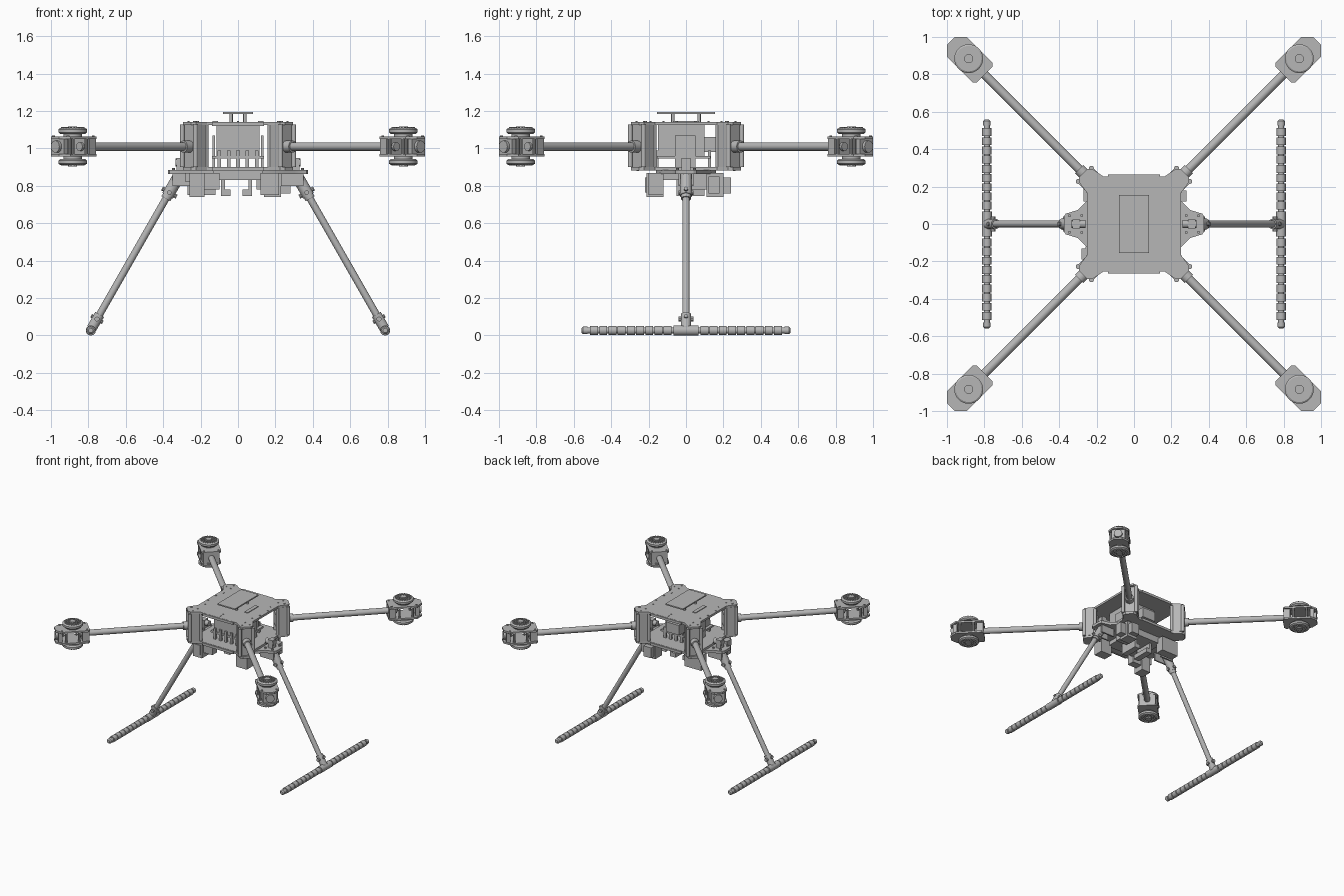
import bpy, bmesh, math
from mathutils import Matrix, Vector

if "Cube" in bpy.data.objects:
    bpy.data.objects.remove(bpy.data.objects["Cube"])

grey = bpy.data.materials.new("light_grey")
grey.diffuse_color = (0.47, 0.47, 0.47, 1)
grey.use_nodes = True
grey.node_tree.nodes["Principled BSDF"].inputs["Base Color"].default_value = grey.diffuse_color


def finish(name, bm, matrix=None):
    if matrix is not None:
        bm.transform(matrix)
    bmesh.ops.recalc_face_normals(bm, faces=bm.faces)
    me = bpy.data.meshes.new(name)
    bm.to_mesh(me)
    bm.free()
    me.materials.append(grey)
    me.shade_smooth()
    me.set_sharp_from_angle(angle=math.radians(32))
    ob = bpy.data.objects.new(name, me)
    bpy.context.collection.objects.link(ob)
    return ob


def add_box(bm, lo, hi):
    lo, hi = Vector(lo), Vector(hi)
    m = Matrix.Translation((lo + hi) / 2) @ Matrix.Diagonal((*(hi - lo), 1))
    bmesh.ops.create_cube(bm, size=1, matrix=m)


def add_cyl(bm, a, b, r, r2=None, n=20):
    a, b = Vector(a), Vector(b)
    q = (b - a).to_track_quat('Z', 'Y').to_matrix().to_4x4()
    bmesh.ops.create_cone(bm, cap_ends=True, segments=n, radius1=r,
                          radius2=r if r2 is None else r2, depth=(b - a).length,
                          matrix=Matrix.Translation((a + b) / 2) @ q)


def add_prism(bm, outline, z0, z1):
    low = [bm.verts.new((x, y, z0)) for x, y in outline]
    top = [bm.verts.new((x, y, z1)) for x, y in outline]
    bm.faces.new(low[::-1])
    bm.faces.new(top)
    for i in range(len(low)):
        j = (i + 1) % len(low)
        bm.faces.new((low[i], low[j], top[j], top[i]))


def boxes(name, pairs, matrix=None):
    bm = bmesh.new()
    for lo, hi in pairs:
        add_box(bm, lo, hi)
    return finish(name, bm, matrix)


def cyls(name, items, matrix=None, n=20):
    bm = bmesh.new()
    for it in items:
        add_cyl(bm, *it, n=n)
    return finish(name, bm, matrix)


# Body plates with flared corners
quarter = [(0.25, 0.165), (0.295, 0.225), (0.293, 0.25), (0.25, 0.293), (0.225, 0.295), (0.165, 0.255)]
outline = (quarter + [(-x, y) for x, y in quarter[::-1]]
           + [(-x, -y) for x, y in quarter] + [(x, -y) for x, y in quarter[::-1]])
for name, z0, z1 in (("top_plate", 1.125, 1.142), ("bottom_plate", 0.882, 0.902)):
    bm = bmesh.new()
    add_prism(bm, outline, z0, z1)
    finish(name, bm)

# Edge strips along front and back, plus screw heads and strap slots on top
boxes("edge_strips", [((-0.14, s * 0.258 - 0.006, z), (0.14, s * 0.258 + 0.006, z + 0.02))
                      for s in (-1, 1) for z in (0.88, 1.121)])
boxes("strap_slots", [((s * 0.122 - 0.015, -0.07, 1.14), (s * 0.122 + 0.015, 0.07, 1.147)) for s in (-1, 1)])
cyls("plate_screws", [((sx * x, sy * y, 1.14), (sx * x, sy * y, 1.146), 0.006)
                      for sx in (-1, 1) for sy in (-1, 1)
                      for x, y in ((0.0, 0.19), (0.0, 0.225), (0.225, 0.265), (0.265, 0.225),
                                   (0.215, 0.215), (0.215, 0.12), (0.235, 0.05))], n=8)

# Raised top platform on four posts
boxes("top_platform", [((-0.08, -0.155, 1.185), (0.08, 0.155, 1.195))])
cyls("platform_posts", [((sx * 0.037, sy * 0.07, 1.14), (sx * 0.037, sy * 0.07, 1.187), 0.009)
                        for sx in (-1, 1) for sy in (-1, 1)], n=12)

# Inner equipment
boxes("battery_box", [((-0.115, -0.15, 0.95), (0.115, 0.10, 1.125))])
boxes("battery_tray", [((-0.14, -0.155, 0.945), (0.14, 0.13, 0.96))])
boxes("control_unit", [((-0.06, 0.10, 0.98), (0.06, 0.175, 1.06))])
boxes("tray_ribs", [((x - 0.01, y - 0.008, 0.90), (x + 0.01, y + 0.008, 0.99))
                    for x in (-0.1, -0.05, 0, 0.05, 0.1) for y in (-0.155, 0.125)])
boxes("side_braces", [((s * 0.13 - 0.006, -0.06, 0.9), (s * 0.13 + 0.006, 0.05, 1.07)) for s in (-1, 1)])

# Wing brackets for the legs
for s in (-1, 1):
    wing = [(0.13, 0.16), (0.25, 0.125), (0.30, 0.075), (0.365, 0.055), (0.375, 0.04)]
    wing = wing + [(x, -y) for x, y in wing[::-1]]
    bm = bmesh.new()
    add_prism(bm, [(s * x, y) for x, y in wing], 0.862, 0.884)
    finish("leg_wing", bm)
    boxes("wing_block", [((s * 0.31 - 0.02, -0.025, 0.88), (s * 0.31 + 0.02, 0.025, 0.95))])
    cyls("wing_ring", [((s * 0.26, 0, 0.925), (s * 0.335, 0, 0.925), 0.022)])
    boxes("wing_gussets", [((s * 0.29 - 0.06, y - 0.006, 0.80), (s * 0.29 + 0.06, y + 0.006, 0.865))
                           for y in (-0.035, 0.035)])
    cyls("wing_screws", [((s * x, y, 0.88), (s * x, y, 0.895), 0.008)
                         for x in (0.28, 0.345) for y in (-0.045, 0.045)], n=8)

# Hanging equipment under the body
boxes("under_rail", [((-0.15, -0.14, 0.83), (0.14, 0.14, 0.885))])
boxes("front_sensor", [((-0.26, -0.21, 0.74), (-0.18, -0.12, 0.87)), ((-0.18, -0.19, 0.78), (-0.10, -0.13, 0.87)),
                       ((-0.245, -0.218, 0.765), (-0.195, -0.208, 0.845)), ((-0.28, -0.19, 0.82), (-0.26, -0.13, 0.87))])
boxes("rear_sensor", [((0.14, 0.11, 0.74), (0.23, 0.20, 0.87)), ((0.10, 0.03, 0.78), (0.20, 0.12, 0.885)),
                      ((0.23, 0.12, 0.76), (0.28, 0.18, 0.85)), ((0.15, 0.20, 0.76), (0.22, 0.24, 0.845))])
boxes("rear_left_sensor", [((-0.27, 0.12, 0.75), (-0.12, 0.19, 0.87))])
boxes("front_right_sensor", [((0.12, -0.20, 0.75), (0.22, -0.12, 0.87))])
boxes("under_clips", [((x, -0.05, 0.745), (x + 0.05, 0.10, 0.78)) for x in (-0.09, 0.025)]
      + [((x, -0.05, 0.77), (x + 0.02, 0.10, 0.84)) for x in (-0.09, 0.055)])

# Four arms, each with a corner clamp and a pair of stacked motors
mount = [(1.13, 0.06), (1.145, 0.075), (1.34, 0.075), (1.385, 0.03)]
mount = mount + [(u, -v) for u, v in mount[::-1]]
for k in range(4):
    R = Matrix.Rotation(math.radians(45 + 90 * k), 4, 'Z')
    boxes("corner_clamp", [((0.29, s * 0.05 - 0.007, 0.90), (0.375, s * 0.05 + 0.007, 1.127)) for s in (-1, 1)]
          + [((0.355, -0.05, 0.90), (0.367, 0.05, 1.127)), ((0.28, -0.045, 0.96), (0.36, 0.045, 1.06))], R)
    cyls("corner_posts", [((u, s * 0.05, 0.90), (u, s * 0.05, 1.127), 0.013)
                          for u in (0.29, 0.372) for s in (-1, 1)], R, 12)
    cyls("arm_sleeve", [((0.36, 0, 1.01), (0.415, 0, 1.01), 0.032)], R)
    cyls("arm_tube", [((0.30, 0, 1.01), (1.20, 0, 1.01), 0.023)], R, 24)
    for z0, z1 in ((0.957, 0.971), (1.05, 1.064)):
        bm = bmesh.new()
        add_prism(bm, mount, z0, z1)
        finish("motor_mount_plate", bm, R)
    boxes("mount_clamp", [((1.135, -0.062, 0.968), (1.185, 0.062, 1.052)), ((1.335, -0.05, 0.968), (1.365, 0.05, 1.052))], R)
    cyls("mount_posts", [((u, s * 0.062, 0.965), (u, s * 0.062, 1.055), 0.009)
                         for u in (1.21, 1.31) for s in (-1, 1)], R, 10)
    cyls("end_lamp", [((1.34, 0, 1.01), (1.383, 0, 1.01), 0.032)], R)
    cyls("mount_screws", [((u, s * 0.055, 1.06), (u, s * 0.055, 1.069), 0.007)
                          for u in (1.15, 1.34) for s in (-1, 1)], R, 8)
    for s in (-1, 1):
        z = lambda d: 1.0105 + s * d
        c = 1.25
        cyls("motor_neck", [((c, 0, z(0.05)), (c, 0, z(0.072)), 0.05)], R, 28)
        cyls("motor_body", [((c, 0, z(0.066)), (c, 0, z(0.076)), 0.066, 0.077),
                            ((c, 0, z(0.076)), (c, 0, z(0.092)), 0.077),
                            ((c, 0, z(0.092)), (c, 0, z(0.098)), 0.077, 0.068)], R, 32)
        cyls("motor_hub", [((c, 0, z(0.09)), (c, 0, z(0.107)), 0.024)], R, 20)
        # Cooling studs in rings on the motor cap
        studs = []
        for ring, (r, n) in enumerate(((0.034, 12), (0.046, 16), (0.058, 20))):
            for i in range(n):
                a = math.tau * (i + 0.5 * (ring % 2)) / n
                x, y = c + r * math.cos(a), r * math.sin(a)
                studs.append(((x, y, z(0.095)), (x, y, z(0.103)), 0.0048))
        cyls("motor_studs", studs, R, 6)

# Landing legs, fittings and padded ground rails
for s in (-1, 1):
    top, foot = Vector((s * 0.315, 0, 0.855)), Vector((s * 0.787, 0, 0.03))
    at = lambda t: top.lerp(foot, t)
    cyls("leg_tube", [(top, foot, 0.019)], n=24)
    cyls("leg_upper_sleeve", [(at(-0.01), at(0.13), 0.032), (at(0.13), at(0.15), 0.027)])
    cyls("leg_lower_sleeve", [(at(0.90), at(0.99), 0.027)])
    n = (foot - top).cross(Vector((0, 1, 0))).normalized() * 0.045
    side = Vector((0, 0.04, 0))
    cyls("leg_bolts", [(at(0.11) - n, at(0.11) + n, 0.011), (at(0.11) - side, at(0.11) + side, 0.012),
                       (at(0.93) - side, at(0.93) + side, 0.013),
                       (at(0.93) - n * 0.8, at(0.93) + n * 0.8, 0.01)], n=10)
    x, z = s * 0.787, 0.027
    cyls("rail_fitting", [((x, -0.068, z), (x, 0.068, z), 0.027)], n=24)
    cyls("ground_rail", [((x, -0.55, z), (x, 0.55, z), 0.016)])
    pads = []
    for d in (-1, 1):
        for i in range(9):
            y = 0.077 + i * 0.0492
            pads.append(((x, d * y, z), (x, d * (y + 0.042), z), 0.0245))
        pads.append(((x, d * 0.527, z), (x, d * 0.55, z), 0.02))
        pads.append(((x, d * 0.55, z), (x, d * 0.558, z), 0.02, 0.012))
    cyls("rail_pads", pads, n=20)
